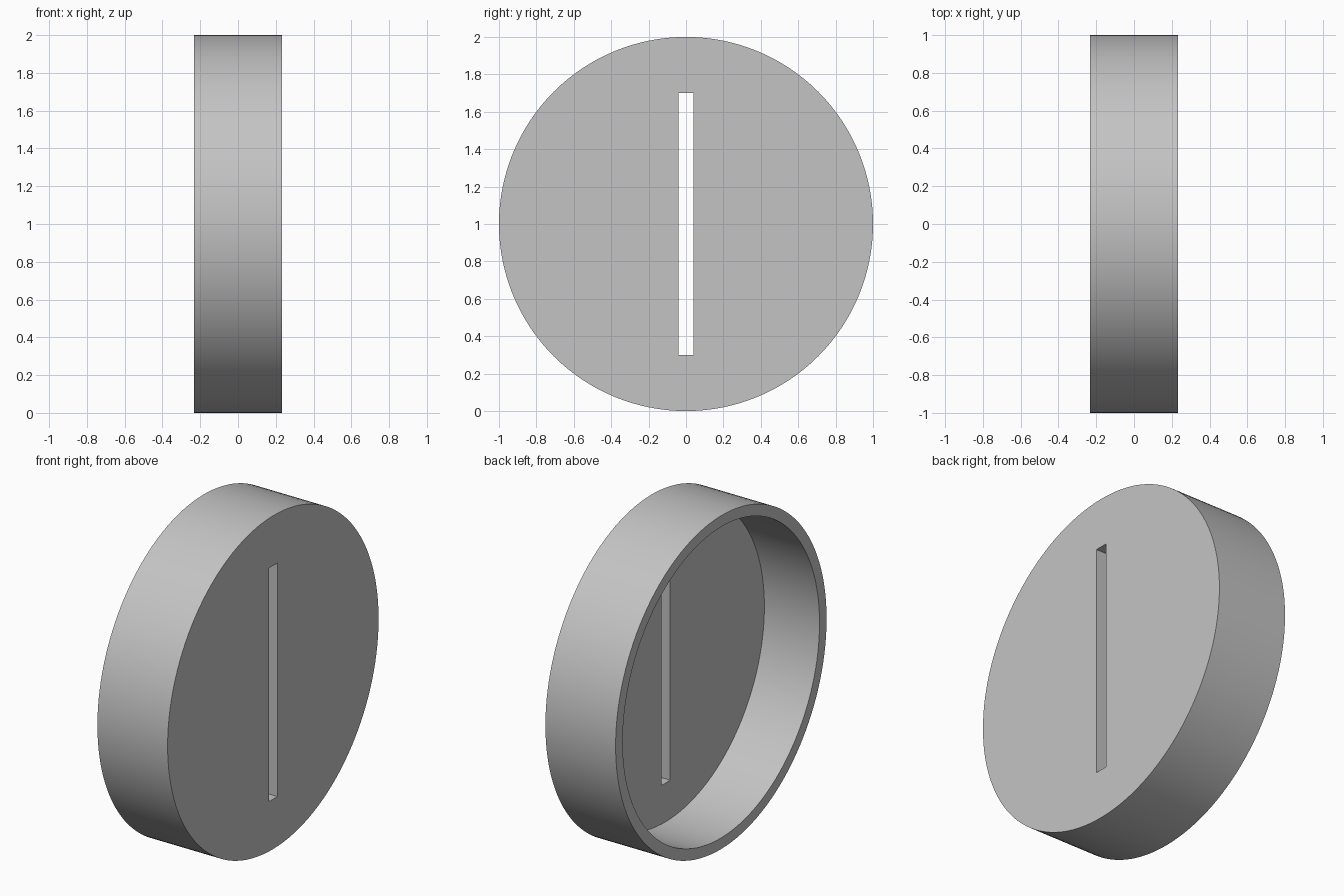
import bpy, bmesh, math
from mathutils import Matrix, Vector

if "Cube" in bpy.data.objects:
    bpy.data.objects.remove(bpy.data.objects["Cube"])

R, HALF, WALL, PLATE = 1.0, 0.233, 0.067, 0.10
SEGMENTS = 128

gray = bpy.data.materials.new("plain gray")
gray.diffuse_color = (0.55, 0.55, 0.55, 1)
gray.use_nodes = True
gray.node_tree.nodes["Principled BSDF"].inputs["Base Color"].default_value = gray.diffuse_color


def add_object(name, bm):
    bmesh.ops.recalc_face_normals(bm, faces=bm.faces)
    mesh = bpy.data.meshes.new(name)
    bm.to_mesh(mesh)
    bm.free()
    mesh.materials.append(gray)
    obj = bpy.data.objects.new(name, mesh)
    bpy.context.collection.objects.link(obj)
    return obj


# Round cap: stepped profile (x, radius) revolved about the x axis
profile = [(HALF, 0), (HALF, R), (-HALF, R), (-HALF, R - WALL),
           (HALF - PLATE, R - WALL), (HALF - PLATE, 0)]
bm = bmesh.new()
verts = [bm.verts.new((x, 0, 1 + r)) for x, r in profile]
edges = [bm.edges.new(pair) for pair in zip(verts, verts[1:])]
bmesh.ops.spin(bm, geom=verts + edges, cent=(0, 0, 1), axis=(1, 0, 0),
               angle=math.tau, steps=SEGMENTS, use_duplicate=False)
bmesh.ops.remove_doubles(bm, verts=bm.verts, dist=1e-5)
# Merge each flat disc into a single face
for x in (HALF, HALF - PLATE):
    hubs = [v for v in bm.verts if (v.co - Vector((x, 0, 1))).length < 1e-4]
    bmesh.ops.dissolve_verts(bm, verts=hubs)
cap = add_object("slotted_cap", bm)

# Narrow upright slot through the end plate
bm = bmesh.new()
bmesh.ops.create_cube(bm, size=1, matrix=Matrix.Translation((HALF - PLATE / 2, 0, 1))
                      @ Matrix.Diagonal((0.3, 0.08, 1.4, 1)))
cutter = add_object("slot_cutter", bm)
cut = cap.modifiers.new("slot", 'BOOLEAN')
cut.operation = 'DIFFERENCE'
cut.solver = 'EXACT'
cut.object = cutter

# Apply the cut, drop the helper and smooth the round walls
bpy.context.view_layer.objects.active = cap
cap.select_set(True)
bpy.ops.object.modifier_apply(modifier=cut.name)
bpy.data.objects.remove(cutter)
bpy.ops.object.shade_smooth_by_angle(angle=math.radians(30))
